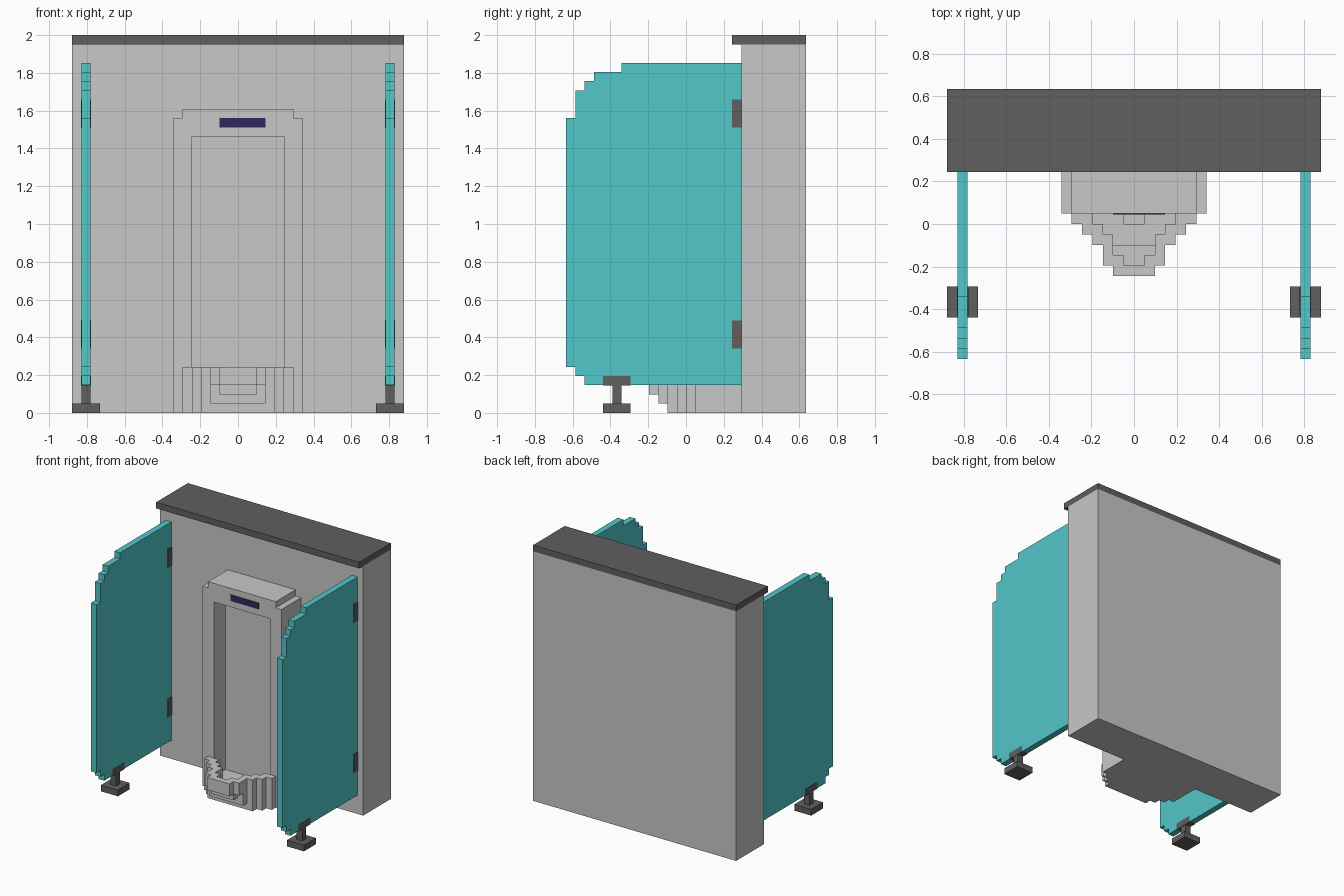
import bpy, bmesh
from mathutils import Vector

if "Cube" in bpy.data.objects:
    bpy.data.objects.remove(bpy.data.objects["Cube"])

S = 2 / 41  # block unit: the whole model sits on a grid 41 units tall


def material(name, rgb):
    m = bpy.data.materials.new(name)
    m.diffuse_color = (*rgb, 1)
    m.use_nodes = True
    m.node_tree.nodes["Principled BSDF"].inputs["Base Color"].default_value = m.diffuse_color
    return m


GREY = material("light_grey", (0.58, 0.58, 0.58))
DARK = material("dark_grey", (0.115, 0.115, 0.115))
TEAL = material("teal", (0.083, 0.571, 0.592))
NAVY = material("navy", (0.03, 0.022, 0.105))


def finish(name, bm, mat, mirror):
    bmesh.ops.scale(bm, vec=(S, S, S), verts=bm.verts)
    bmesh.ops.recalc_face_normals(bm, faces=bm.faces)
    me = bpy.data.meshes.new(name)
    bm.to_mesh(me)
    bm.free()
    me.materials.append(mat)
    ob = bpy.data.objects.new(name, me)
    bpy.context.collection.objects.link(ob)
    if mirror:
        ob.modifiers.new("mirror", 'MIRROR').use_axis[0] = True
    return ob


def box(name, mat, x0, x1, y0, y1, z0, z1, mirror=False):
    bm = bmesh.new()
    bmesh.ops.create_cube(bm, size=1)
    for v in bm.verts:
        v.co = (x1 if v.co.x > 0 else x0, y1 if v.co.y > 0 else y0, z1 if v.co.z > 0 else z0)
    return finish(name, bm, mat, mirror)


def cells(x0, x1, y0, y1, z0, z1):
    return {(x, y, z) for x in range(x0, x1) for y in range(y0, y1) for z in range(z0, z1)}


def block_solid(name, mat, add, carve=(), mirror=False):
    """Clean outer skin of a union of grid boxes minus the carved boxes."""
    solid = set()
    for b in add:
        solid |= cells(*b)
    for b in carve:
        solid -= cells(*b)
    bm = bmesh.new()
    verts = {}

    def vert(p):
        if p not in verts:
            verts[p] = bm.verts.new(p)
        return verts[p]

    for c in solid:
        for a in range(3):
            for d in (0, 1):
                n = list(c)
                n[a] += 1 if d else -1
                if tuple(n) in solid:
                    continue
                u, w = (a + 1) % 3, (a + 2) % 3
                quad = []
                for i, j in ((0, 0), (1, 0), (1, 1), (0, 1)):
                    p = list(c)
                    p[a] += d
                    p[u] += i
                    p[w] += j
                    quad.append(vert(tuple(p)))
                bm.faces.new(quad if d else quad[::-1])
    bmesh.ops.dissolve_limit(bm, angle_limit=0.01, verts=bm.verts, edges=bm.edges)
    return finish(name, bm, mat, mirror)


# Back wall and its overhanging cap
box("wall", GREY, -18, 18, 6, 13, 0, 40)
box("wall_cap", DARK, -18, 18, 5, 13, 40, 41)

# Wall fixture: tall frame with a stepped bowl at the foot
bowl = [(6, 0, 0), (5, -1, 0), (4, -2, 0), (3, -3, 1), (2, -4, 2), (3, -4, 3), (2, -5, 3)]
add = [(-7, 7, 1, 6, 0, 32), (-6, 6, 1, 6, 32, 33)]
add += [(-w, w, y, y + 1, z, 5) for w, y, z in bowl]
hollow = [(4, 0, 2), (3, -1, 2), (2, -2, 2), (2, -3, 3), (1, -4, 3)]
carve = [(-5, 5, 1, 4, 2, 30), (-1, 1, 0, 2, 1, 2)]
carve += [(-w, w, y, y + 1, z, 5) for w, y, z in hollow]
block_solid("wall_fixture", GREY, add, carve)
box("sensor_window", NAVY, -2, 3, 0.92, 1.05, 31, 32)

# Side partitions with stepped front corners
steps = [(-13, -12, 5, 32), (-12, -11, 4, 35), (-11, -10, 3, 36), (-10, -7, 3, 37), (-7, 6, 3, 38)]
block_solid("partition", TEAL, [(16, 17, *s) for s in steps], mirror=True)

# Flush hinges, foot clamps and feet
T = 0.05
for name, z in (("lower_hinge", 7), ("upper_hinge", 31)):
    box(name, DARK, 16 - T, 17 + T, 5, 6, z, z + 3, mirror=True)
box("foot_clamp", DARK, 16 - T, 17 + T, -9, -6, 3 - T, 4, mirror=True)
block_solid("foot", DARK, [(15, 18, -9, -6, 0, 1), (16, 17, -8, -7, 1, 3)], mirror=True)
